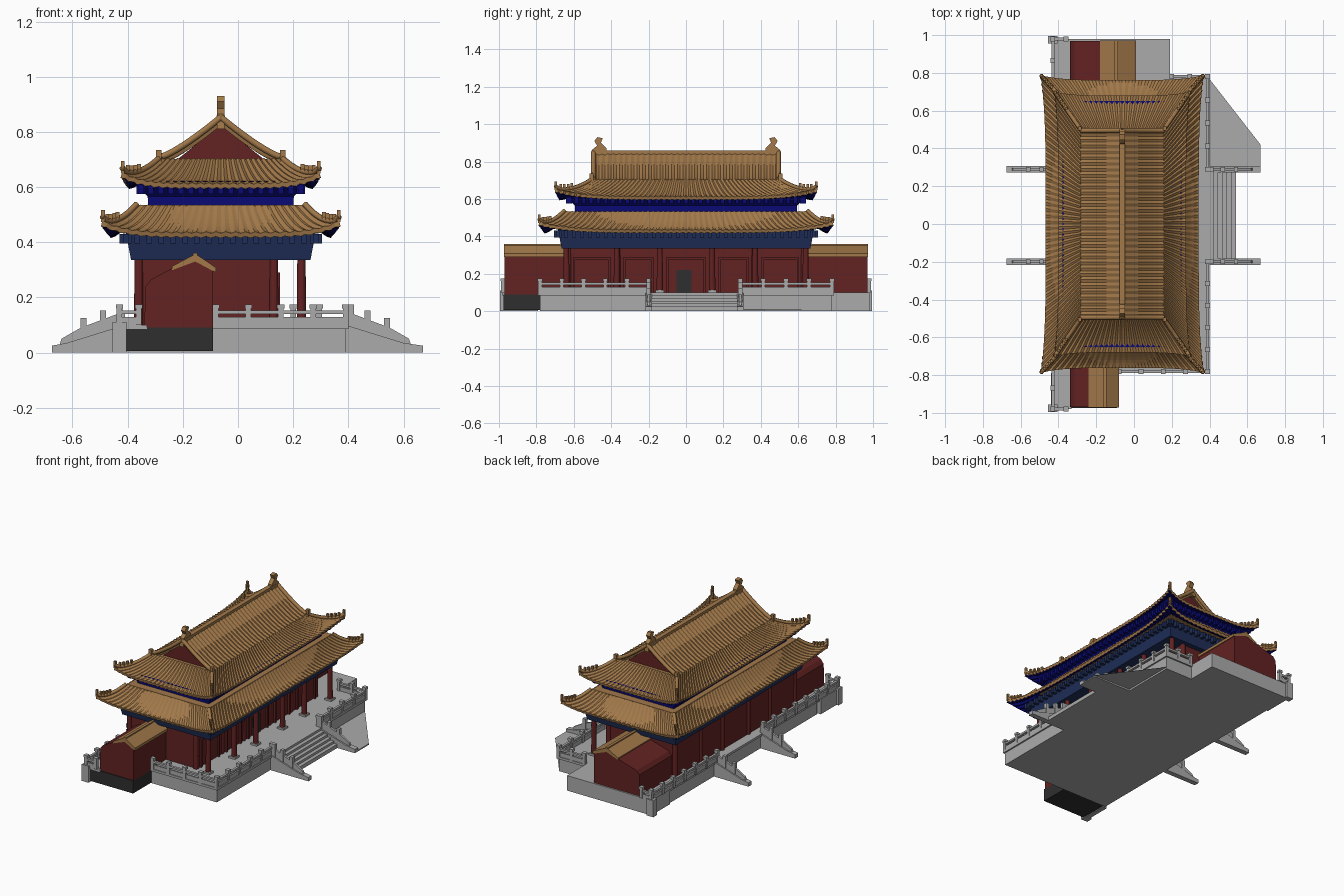
import bpy, bmesh, math
from mathutils import Vector

if "Cube" in bpy.data.objects:
    bpy.data.objects.remove(bpy.data.objects["Cube"], do_unlink=True)


def material(name, r, g, b):
    m = bpy.data.materials.new(name)
    m.use_nodes = True
    m.diffuse_color = (r, g, b, 1)
    node = next(n for n in m.node_tree.nodes if n.type == 'BSDF_PRINCIPLED')
    node.inputs["Base Color"].default_value = (r, g, b, 1)
    node.inputs["Roughness"].default_value = 0.8
    return m


TILE = material("ochre roof tile", 0.36, 0.19, 0.068)
RED = material("dark red wall", 0.125, 0.016, 0.016)
STONE = material("grey stone", 0.41, 0.41, 0.41)
BLUE = material("deep blue paint", 0.003, 0.003, 0.18)
SLATE = material("slate blue paint", 0.014, 0.028, 0.1)
DARK = material("charcoal base", 0.028, 0.028, 0.028)
CX = -0.0625  # hall centre line


def finish(name, bm, *mats):
    me = bpy.data.meshes.new(name)
    bm.to_mesh(me)
    bm.free()
    for m in mats:
        me.materials.append(m)
    ob = bpy.data.objects.new(name, me)
    bpy.context.collection.objects.link(ob)
    return ob


def boxes(name, mat, items):
    """Each item is (x0, x1, y0, y1, z0, z1)."""
    bm = bmesh.new()
    for x0, x1, y0, y1, z0, z1 in items:
        vs = bmesh.ops.create_cube(bm, size=1)["verts"]
        bmesh.ops.scale(bm, vec=(x1 - x0, y1 - y0, z1 - z0), verts=vs)
        bmesh.ops.translate(bm, vec=((x0 + x1) / 2, (y0 + y1) / 2, (z0 + z1) / 2), verts=vs)
    return finish(name, bm, mat)


def prism(name, mat, pts, a, b, axis='y'):
    """Extrude a side profile along x or y."""
    bm = bmesh.new()
    put = (lambda u, v, k: (u, k, v)) if axis == 'y' else (lambda u, v, k: (k, u, v))
    f = bm.faces.new([bm.verts.new(put(u, v, a)) for u, v in pts])
    up = bmesh.ops.extrude_face_region(bm, geom=[f])["geom"]
    shift = (0, b - a, 0) if axis == 'y' else (b - a, 0, 0)
    bmesh.ops.translate(bm, vec=shift, verts=[v for v in up if isinstance(v, bmesh.types.BMVert)])
    bmesh.ops.recalc_face_normals(bm, faces=bm.faces)
    return finish(name, bm, mat)


def flared(name, mat, hx0, hy0, z0, hx1, hy1, z1):
    bm = bmesh.new()
    for v in bmesh.ops.create_cube(bm, size=2)["verts"]:
        hx, hy, z = (hx1, hy1, z1) if v.co.z > 0 else (hx0, hy0, z0)
        v.co = (CX + v.co.x * hx, v.co.y * hy, z)
    return finish(name, bm, mat)


def tubes(name, mat, paths, radius):
    cu = bpy.data.curves.new(name, 'CURVE')
    cu.dimensions = '3D'
    cu.bevel_depth, cu.bevel_resolution, cu.use_fill_caps = radius, 1, True
    for path in paths:
        sp = cu.splines.new('POLY')
        sp.points.add(len(path) - 1)
        for p, co in zip(sp.points, path):
            p.co = (*co, 1)
    cu.materials.append(mat)
    ob = bpy.data.objects.new(name, cu)
    bpy.context.collection.objects.link(ob)
    bpy.ops.object.select_all(action='DESELECT')
    ob.select_set(True)
    bpy.context.view_layer.objects.active = ob
    bpy.ops.object.convert(target='MESH')


def sheet(bm, point, rows, cols):
    """Tiled surface; every other column is raised into a rib."""
    grid = [[bm.verts.new(Vector(point(r / rows, 2 * c / cols - 1)) + Vector((0, 0, 0.006 * (c % 2))))
             for c in range(cols + 1)] for r in range(rows + 1)]
    for r in range(rows):
        for c in range(cols):
            bm.faces.new((grid[r][c], grid[r + 1][c], grid[r + 1][c + 1], grid[r][c + 1]))


def thicken(ob, t):
    m = ob.modifiers.new("thickness", 'SOLIDIFY')
    m.thickness, m.offset, m.material_offset = t, -1, 1


def hipped_skirt(name, inner, outer, lift, flare):
    """Curved eaves with lifted corners, hip ridges and ridge beasts."""
    def point(side, t, s):
        hx, hy, z = (a + (b - a) * t for a, b in zip(inner, outer))
        z = inner[2] + (outer[2] - inner[2]) * (1 - (1 - t) ** 1.5) + lift * t * t * abs(s) ** 5
        out = flare * t * s ** 4
        k = 1 if side < 2 else -1
        if side % 2 == 0:
            return (CX + k * (hx + out), k * s * (hy + flare * t), z)
        return (CX - k * s * (hx + flare * t), k * (hy + out), z)
    bm = bmesh.new()
    for side in range(4):
        sheet(bm, lambda t, s: point(side, t, s), 8, 96 if side % 2 == 0 else 48)
    bmesh.ops.remove_doubles(bm, verts=bm.verts, dist=0.0005)
    thicken(finish(name, bm, TILE, BLUE), 0.018)
    hips = [[Vector(point(s, t / 8, 1)) + Vector((0, 0, 0.008 + 0.012 * (t == 8))) for t in range(9)]
            for s in range(4)]
    tubes(name + "_hip_ridges", TILE, hips, 0.011)
    beasts = []
    for s in range(4):
        for t in (0.55, 0.65, 0.75, 0.85, 0.98):
            x, y, z = point(s, t, 1)
            h = 0.045 if t > 0.9 else 0.035
            beasts.append((x - 0.007, x + 0.007, y - 0.007, y + 0.007, z, z + h))
    boxes(name + "_ridge_beasts", TILE, beasts)


def brackets(name, mat, hx, hy, z0, z1, d):
    items = []
    for k in (-1, 1):
        for i in range(33):
            y = hy * (i / 16 - 1)
            items.append((CX + k * hx - d, CX + k * hx + d, y - 0.01, y + 0.01, z0, z1))
        for i in range(17):
            x = CX + hx * (i / 8 - 1)
            items.append((x - 0.01, x + 0.01, k * hy - d, k * hy + d, z0, z1))
    boxes(name, mat, items)


# Stone terrace
boxes("terrace", STONE, [(-0.42, 0.39, -0.78, 0.78, 0, 0.085), (-0.43, 0.40, -0.79, 0.79, 0.085, 0.10),
                         (-0.43, 0.19, 0.78, 0.98, 0, 0.10), (-0.43, -0.33, -0.98, -0.79, 0.085, 0.10),
                         (-0.44, -0.41, -0.98, -0.79, 0, 0.10)])
boxes("end_wall_base", DARK, [(-0.41, -0.09, -0.975, -0.78, 0.005, 0.09)])
prism("ground_apron", STONE, [(0.39, 0), (0.67, 0), (0.67, 0.008), (0.39, 0.012)], 0.28, 0.42)
apron = bmesh.new()
apron.faces.new([apron.verts.new(p) for p in ((0.39, 0.42, 0.012), (0.67, 0.42, 0.008), (0.39, 0.78, 0.012))])
finish("ground_apron_corner", apron, STONE)

# Balustrades
rail_parts = []


def rail(x0, y0, x1, y1):
    n = max(1, round(math.hypot(x1 - x0, y1 - y0) / 0.12))
    for i in range(n + 1):
        x, y = x0 + (x1 - x0) * i / n, y0 + (y1 - y0) * i / n
        rail_parts.append((x - 0.01, x + 0.01, y - 0.01, y + 0.01, 0.10, 0.16))
        rail_parts.append((x - 0.013, x + 0.013, y - 0.013, y + 0.013, 0.16, 0.175))
    for z0, z1, w in ((0.10, 0.128, 0.005), (0.14, 0.153, 0.008)):
        rail_parts.append((min(x0, x1) - w, max(x0, x1) + w, min(y0, y1) - w, max(y0, y1) + w, z0, z1))


rail(-0.08, -0.78, 0.39, -0.78)
rail(0.20, 0.78, 0.39, 0.78)
for y0, y1 in ((-0.78, -0.2), (0.29, 0.78)):
    rail(0.39, y0, 0.39, y1)
for y0, y1 in ((-0.98, -0.2), (0.29, 0.98)):
    rail(-0.43, y0, -0.43, y1)
for y in (-0.98, 0.98):
    rail(-0.43, y, -0.36, y)
boxes("balustrades", STONE, rail_parts)
boxes("terrace_corner_posts", STONE, [(-0.455, -0.405, y - 0.02, y + 0.02, 0, 0.11) for y in (-0.975, 0.975)])

# Stairs and sloping side walls
boxes("front_steps", STONE, [(0.38, 0.42 + 0.024 * i, -0.19, 0.28, 0, 0.10 - 0.015 * i) for i in range(6)])
for k, side in ((1, "left"), (-1, "right")):
    for y in (-0.2, 0.29):
        x = lambda u: k * u - (0.02 if k < 0 else 0)
        end = lambda u: x(u) if k > 0 else max(x(u), -0.675)
        prism(side + "_stair_cheek", STONE, [(end(u), z) for u, z in (
            (0.39, 0), (0.67, 0), (0.67, 0.025), (0.60, 0.035), (0.39, 0.10))], y - 0.017, y + 0.017)
        prism(side + "_stair_rail", STONE, [(end(u), z) for u, z in (
            (0.39, 0.09), (0.63, 0.02), (0.62, 0.05), (0.55, 0.09), (0.39, 0.15))], y - 0.007, y + 0.007)
        boxes(side + "_stair_posts", STONE, [(end(u) - 0.011, end(u) + 0.011, y - 0.011, y + 0.011, 0.03, z)
                                             for u, z in ((0.41, 0.175), (0.47, 0.152), (0.54, 0.125))])

# Hall walls, door and columns
boxes("hall_walls", RED, [(-0.365, 0.14, -0.63, 0.63, 0.10, 0.35)])
boxes("door", DARK, [(0.14, 0.146, -0.05, 0.03, 0.10, 0.22)])
bays = [-0.64, -0.37, -0.14, 0.14, 0.37, 0.64]
frames = []
for a, b in zip(bays, bays[1:]):
    a, b = a + 0.035, b - 0.035
    frames += [(0.14, 0.152, a, b, 0.275, 0.29), (0.14, 0.152, a, a + 0.012, 0.10, 0.28),
               (0.14, 0.152, b - 0.012, b, 0.10, 0.28)]
boxes("wall_frames", RED, frames)
bm = bmesh.new()
for x in (0.23, 0.13, -0.36):
    for y in bays:
        y *= 1 if x > 0.2 else 0.98
        vs = bmesh.ops.create_cone(bm, cap_ends=True, segments=12, radius1=0.017, radius2=0.015, depth=0.25)["verts"]
        bmesh.ops.translate(bm, vec=(x, y, 0.225), verts=vs)
finish("columns", bm, RED)
boxes("column_bases", STONE, [(0.207, 0.253, y - 0.023, y + 0.023, 0.10, 0.112) for y in bays])

# Painted beams and brackets under both eaves
flared("lower_beam", SLATE, 0.325, 0.665, 0.335, 0.345, 0.685, 0.44)
brackets("lower_brackets", SLATE, 0.345, 0.685, 0.395, 0.43, 0.022)
flared("upper_frieze", BLUE, 0.26, 0.59, 0.44, 0.265, 0.595, 0.57)
flared("upper_cornice", BLUE, 0.265, 0.595, 0.565, 0.315, 0.65, 0.622)
brackets("upper_brackets", BLUE, 0.29, 0.625, 0.575, 0.61, 0.016)

# Lower roof
hipped_skirt("lower_roof", (0.305, 0.65, 0.53), (0.405, 0.762, 0.432), 0.042, 0.025)
flared("lower_roof_cap", TILE, 0.305, 0.65, 0.51, 0.30, 0.645, 0.534)

# Upper roof with gable ends
hipped_skirt("upper_roof_skirt", (0.22, 0.50, 0.70), (0.338, 0.68, 0.61), 0.04, 0.02)
slope = lambda k, u, y: (CX + k * 0.22 * u, y, 0.70 + 0.145 * (1 - u) ** 1.25)
bm = bmesh.new()
for k in (-1, 1):
    sheet(bm, lambda t, s: slope(k, t, k * s * 0.495), 8, 64)
thicken(finish("upper_roof_slopes", bm, TILE, TILE), 0.018)
for k in (-1, 1):
    prism("gable_panel", RED, [(CX - 0.17, 0.69), (CX + 0.17, 0.69), (CX, 0.825)], k * 0.46, k * 0.475)
flared("gable_ledge", TILE, 0.23, 0.505, 0.67, 0.215, 0.50, 0.701)
verges = [[Vector(slope(k, u / 8, e * 0.495)) + Vector((0, 0, 0.008)) for u in range(9)]
          for k in (-1, 1) for e in (-1, 1)]
tubes("verge_ridges", TILE, verges, 0.013)
boxes("verge_ridge_beasts", TILE, [(CX + k * 0.225 - 0.01, CX + k * 0.225 + 0.01, e * 0.505 - 0.01,
                                    e * 0.505 + 0.01, 0.69, 0.735) for k in (-1, 1) for e in (-1, 1)])
boxes("main_ridge", TILE, [(CX - 0.011, CX + 0.011, -0.48, 0.48, 0.82, 0.855),
                           (CX - 0.015, CX + 0.015, -0.48, 0.48, 0.85, 0.86)])
for e in (-1, 1):
    prism("ridge_end_ornament", TILE, [(e * y, z) for y, z in (
        (0.505, 0.81), (0.50, 0.865), (0.475, 0.885), (0.49, 0.91), (0.475, 0.93), (0.445, 0.925),
        (0.455, 0.90), (0.425, 0.87), (0.42, 0.82))], CX - 0.014, CX + 0.014, 'x')

# End wings with ridged tile caps
for e, x1, top in ((-1, -0.09, -0.155), (1, 0.0, -0.095)):
    start = top - 0.085
    prism("wing_wall", RED, [(-0.34, 0.088), (-0.335, 0.24), (-0.315, 0.265), (start, 0.305),
                             (top, 0.34), (x1, 0.30), (x1, 0.088)], e * 0.60, e * 0.97)
    prism("wing_roof", TILE, [(start, 0.298), (start, 0.312), (top - 0.01, 0.352), (top + 0.01, 0.352),
                              (x1 + 0.01, 0.308), (x1 + 0.01, 0.29), (top, 0.33)], e * 0.60, e * 0.972)
    boxes("wing_ridge", TILE, [(top - 0.009, top + 0.009, min(e * 0.6, e * 0.972),
                                max(e * 0.6, e * 0.972), 0.34, 0.36)])
